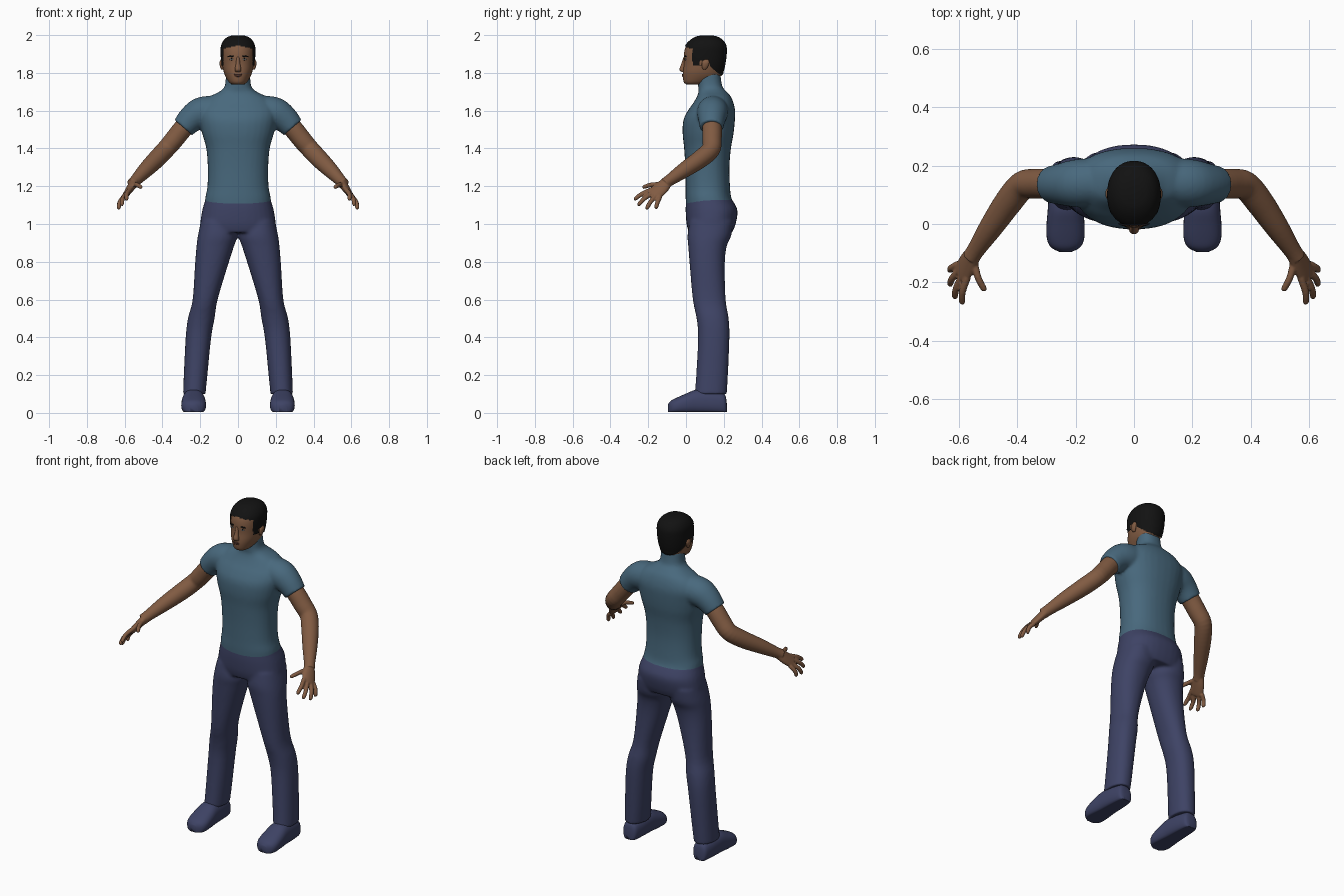
import bpy, bmesh, math
from mathutils import Vector
from mathutils.bvhtree import BVHTree

cube = bpy.data.objects.get("Cube")
if cube:
    bpy.data.objects.remove(cube)


def material(name, r, g, b):
    m = bpy.data.materials.new(name)
    m.use_nodes = True
    m.diffuse_color = (r, g, b, 1)
    m.node_tree.nodes["Principled BSDF"].inputs["Base Color"].default_value = (r, g, b, 1)
    return m


SKIN = material("brown skin", .22, .105, .055)
SHIRT = material("teal shirt", .065, .14, .205)
NAVY = material("navy cloth", .048, .056, .13)
HAIR = material("black hair", .006, .006, .006)
SOLE = material("dark sole", .014, .014, .016)
WHITE = material("white cuff", .85, .85, .85)
GREY = material("grey trim", .2, .2, .19)
LIP = material("lip brown", .12, .05, .035)


def resample(rows, steps):
    """Smooth curve through all the rows."""
    rows = [Vector(r) for r in rows]
    out = []
    for i in range(len(rows) - 1):
        a, b, c, d = rows[max(i - 1, 0)], rows[i], rows[i + 1], rows[min(i + 2, len(rows) - 1)]
        for k in range(steps):
            t = k / steps
            out.append(b + (c - a) * (t / 2) + (a * 2 - b * 5 + c * 4 - d) * (t * t / 2)
                       + (b * 3 - a - c * 3 + d) * (t ** 3 / 2))
    return out + [rows[-1]]


def loft(bm, rows, wide, axis=None, side=1, n=32, power=2, steps=4):
    """Tube through rows of x, y, z, half width, half depth."""
    rows = resample(rows, steps)
    pts = [Vector(r[:3]) for r in rows]
    rings = []
    for i, r in enumerate(rows):
        t = Vector(axis) if axis else pts[min(i + 1, len(pts) - 1)] - pts[max(i - 1, 0)]
        t.normalize()
        u = Vector(wide)
        u = (u - t * u.dot(t)).normalized()
        v = t.cross(u)
        ring = []
        for k in range(n):
            a = math.tau * k / n
            c, s = math.cos(a), math.sin(a)
            p = pts[i] + u * math.copysign(abs(c) ** (2 / power), c) * r[3] \
                + v * math.copysign(abs(s) ** (2 / power), s) * r[4]
            ring.append(bm.verts.new((p.x * side, p.y, p.z)))
        rings.append(ring)
    for lo, hi in zip(rings, rings[1:]):
        for k in range(n):
            bm.faces.new((lo[k], lo[(k + 1) % n], hi[(k + 1) % n], hi[k]))
    bm.faces.new(rings[0])
    bm.faces.new(rings[-1])


def upright(bm, rows, **kw):
    """Level rings given as height, x range, y range."""
    loft(bm, [((a + b) / 2, (f + k) / 2, z, (b - a) / 2, (k - f) / 2)
              for z, a, b, f, k in rows], (1, 0, 0), (0, 0, 1), **kw)


def finish(name, bm, mats, rule=None, voxel=0, smooth=4, cuts=()):
    bmesh.ops.recalc_face_normals(bm, faces=bm.faces)
    me = bpy.data.meshes.new(name)
    bm.to_mesh(me)
    ob = bpy.data.objects.new(name, me)
    bpy.context.collection.objects.link(ob)
    if voxel:
        bpy.ops.object.select_all(action='DESELECT')
        ob.select_set(True)
        bpy.context.view_layer.objects.active = ob
        me.remesh_voxel_size = voxel
        bpy.ops.object.voxel_remesh()
        me = ob.data
    bm.clear()
    bm.from_mesh(me)
    if voxel:
        for _ in range(smooth):
            bmesh.ops.smooth_vert(bm, verts=bm.verts, factor=.5,
                                  use_axis_x=True, use_axis_y=True, use_axis_z=True)
    for co, no in cuts:
        bmesh.ops.bisect_plane(bm, geom=bm.verts[:] + bm.edges[:] + bm.faces[:],
                               plane_co=co, plane_no=no)
    bm.normal_update()
    for f in bm.faces:
        f.smooth = True
        f.material_index = rule(f.calc_center_median(), f.normal) if rule else 0
    bm.to_mesh(me)
    bm.free()
    me.materials.clear()
    for m in mats:
        me.materials.append(m)
    return ob


# Trousers: hips and two legs merged
bm = bmesh.new()
upright(bm, [(.955, -.195, .195, .015, .245), (1.0, -.2, .2, .003, .263), (1.07, -.19, .19, -.002, .273),
             (1.12, -.176, .176, 0, .25), (1.14, -.172, .172, .003, .234)], power=2.3)
for s in (1, -1):
    upright(bm, [(1.02, .02, .195, .02, .25), (.94, .004, .212, .008, .24), (.88, .022, .22, .012, .215),
                 (.78, .054, .228, .02, .205), (.6, .108, .24, .036, .21), (.5, .124, .265, .056, .226),
                 (.4, .142, .277, .064, .23), (.2, .162, .287, .054, .222), (.1, .172, .291, .046, .216)],
            side=s, power=2.2)
finish("trousers", bm, [NAVY], voxel=.009)

# Torso, neck and sleeves; colour split at the neckline and hem
bm = bmesh.new()
torso = [(1.09, .178, 0, .262), (1.14, .173, -.002, .24), (1.2, .162, -.002, .233), (1.3, .16, -.004, .23),
         (1.4, .168, -.01, .238), (1.48, .19, -.018, .252), (1.55, .205, -.014, .259), (1.6, .21, .01, .26),
         (1.64, .19, .038, .252), (1.675, .15, .058, .237), (1.7, .1, .066, .216),
         (1.73, .07, .064, .192), (1.8, .064, .06, .182)]
upright(bm, [(z, -w, w, f, b) for z, w, f, b in torso], power=2.3)
for s in (1, -1):
    loft(bm, [(.1, .145, 1.6, .08, .08), (.19, .14, 1.59, .083, .083), (.245, .137, 1.558, .073, .073),
              (.29, .135, 1.51, .062, .062)], (0, 1, 0), side=s)
neck_front = (Vector((0, .02, 1.6)), Vector((0, -.8, 1)))
neck_back = (Vector((0, .13, 1.688)), Vector((0, .3, 1)))


def torso_rule(c, n):
    if all((c - co).dot(no) > 0 for co, no in (neck_front, neck_back)):
        return 1
    wave = .01 * math.sin(c.x * 37) + .006 * math.sin(c.x * 91)
    hem = 1.125 + (wave * 1.6 if c.y > .15 else wave * .4 + abs(c.x) * .08)
    return 2 if c.z < hem else 0


finish("shirt_and_neck", bm, [SHIRT, SKIN, NAVY], torso_rule, voxel=.009, cuts=(neck_front, neck_back))

# Arms with hands
fingers = [((.572, -.182, 1.182), (.592, -.275, 1.13)), ((.588, -.176, 1.165), (.617, -.255, 1.1)),
           ((.6, -.16, 1.15), (.634, -.21, 1.08)), ((.602, -.138, 1.145), (.634, -.16, 1.083))]
thumb = ((.55, -.125, 1.21), (.513, -.23, 1.195))
for s, label in ((1, "left"), (-1, "right")):
    bm = bmesh.new()
    path = [(.22, .14, 1.57, .052), (.285, .138, 1.512, .052), (.34, .138, 1.445, .051), (.383, .132, 1.395, .049),
            (.43, .077, 1.345, .048), (.49, -.01, 1.285, .041), (.54, -.085, 1.233, .031), (.56, -.115, 1.212, .03)]
    loft(bm, [p + (p[3],) for p in path], (0, 1, 0), side=s)
    across = (.03, .055, -.035)
    loft(bm, [(.548, -.1, 1.222, .03, .024), (.568, -.13, 1.192, .04, .021),
              (.59, -.168, 1.16, .041, .016), (.597, -.178, 1.152, .034, .012)], across, side=s)
    for base, tip in fingers + [thumb]:
        a, b = Vector(base), Vector(tip)
        mid = a.lerp(b, .55) + Vector((.006, 0, .006))
        rows = [(*a, .013, .013), (*mid, .012, .012), (*a.lerp(b, .92), .0105, .0105), (*b, .005, .005)]
        loft(bm, rows, across, side=s, n=12)

    def cuff(c, n, s=s):
        return int(.27 < c.x * s < .335 and n.x * s > .4 and n.z < .85 and abs(c.y - .135) < .04)

    finish(label + "_arm", bm, [SKIN, WHITE], cuff, voxel=.005, smooth=2)

# Shoes with flat dark soles
for s, label in ((1, "left"), (-1, "right")):
    bm = bmesh.new()
    tops = [(.216, .05, .02), (.205, .098, .042), (.16, .112, .052), (.1, .122, .058), (.05, .122, .061),
            (0, .102, .065), (-.05, .08, .064), (-.08, .064, .05), (-.096, .045, .02)]
    loft(bm, [(.235, y, top / 2 - .005, w, top / 2 + .005) for y, top, w in tops],
         (1, 0, 0), (0, -1, 0), side=s, power=2.4)
    for v in bm.verts:
        v.co.z = max(v.co.z, .004)

    def shoe_rule(c, n):
        if c.z < .012:
            return 1
        return 2 if c.y > .14 and .083 < c.z < .093 else 0

    finish(label + "_shoe", bm, [NAVY, SOLE, GREY], shoe_rule)

# Head
head = [(1.738, .03, .004, .085), (1.75, .047, -.011, .125), (1.78, .066, -.017, .182), (1.81, .077, -.016, .195),
        (1.85, .083, -.011, .204), (1.9, .086, -.011, .21), (1.94, .084, 0, .208), (1.97, .069, .027, .19),
        (1.988, .045, .058, .16), (1.995, .02, .09, .13)]
bm = bmesh.new()
upright(bm, [(z, -w, w, f, b) for z, w, f, b in head], n=64, power=2.15)
face = BVHTree.FromBMesh(bm)
loft(bm, [(0, -.002, 1.885, .009, .011), (0, -.012, 1.85, .011, .012), (0, -.02, 1.818, .017, .015),
          (0, -.012, 1.804, .014, .01)], (1, 0, 0), (0, 0, 1), n=16)
for s in (1, -1):
    loft(bm, [(.082, .098, 1.818, .006, .008), (.086, .1, 1.832, .009, .016), (.088, .104, 1.855, .01, .02),
              (.085, .106, 1.872, .005, .012)], (1, 0, 0), (0, 0, 1), side=s, n=16)
finish("head", bm, [SKIN])

# Short hair: shell over the skull, trimmed along the hairline
bm = bmesh.new()
upright(bm, [(z + .004, -w - .006, w + .006, f - .005, b + .006) for z, w, f, b in head],
        n=96, power=2.15, steps=8)


def hairline(c):
    if c.y < .035:
        return 1.945 - abs(c.x) * .2
    if c.y < .075:
        return 1.84
    if c.y < .125:
        return 1.868
    return 1.835 - (c.y - .125) * .8


bmesh.ops.recalc_face_normals(bm, faces=bm.faces)
bmesh.ops.delete(bm, context='FACES',
                 geom=[f for f in bm.faces if f.calc_center_median().z < hairline(f.calc_center_median())])
finish("hair", bm, [HAIR])


# Thin face features laid on the skin
def feature(name, x, z, w, h, mat, tilt=0):
    y = face.ray_cast(Vector((x, -1, z)), Vector((0, 1, 0)))[0].y
    bm = bmesh.new()
    bmesh.ops.create_uvsphere(bm, u_segments=16, v_segments=8, radius=1)
    for v in bm.verts:
        dx = v.co.x * w
        v.co = (x + dx, y + v.co.y * .004 + dx * x * 6, z + v.co.z * h + dx * tilt)
    finish(name, bm, [mat])


for s, label in ((1, "left"), (-1, "right")):
    feature(label + "_eye", s * .034, 1.872, .012, .005, GREY)
    feature(label + "_pupil", s * .034, 1.872, .006, .006, HAIR)
    feature(label + "_eyebrow", s * .036, 1.888, .019, .0045, HAIR, s * -.1)
feature("upper_lip", 0, 1.791, .023, .004, LIP)
feature("lower_lip", 0, 1.784, .018, .005, LIP)
